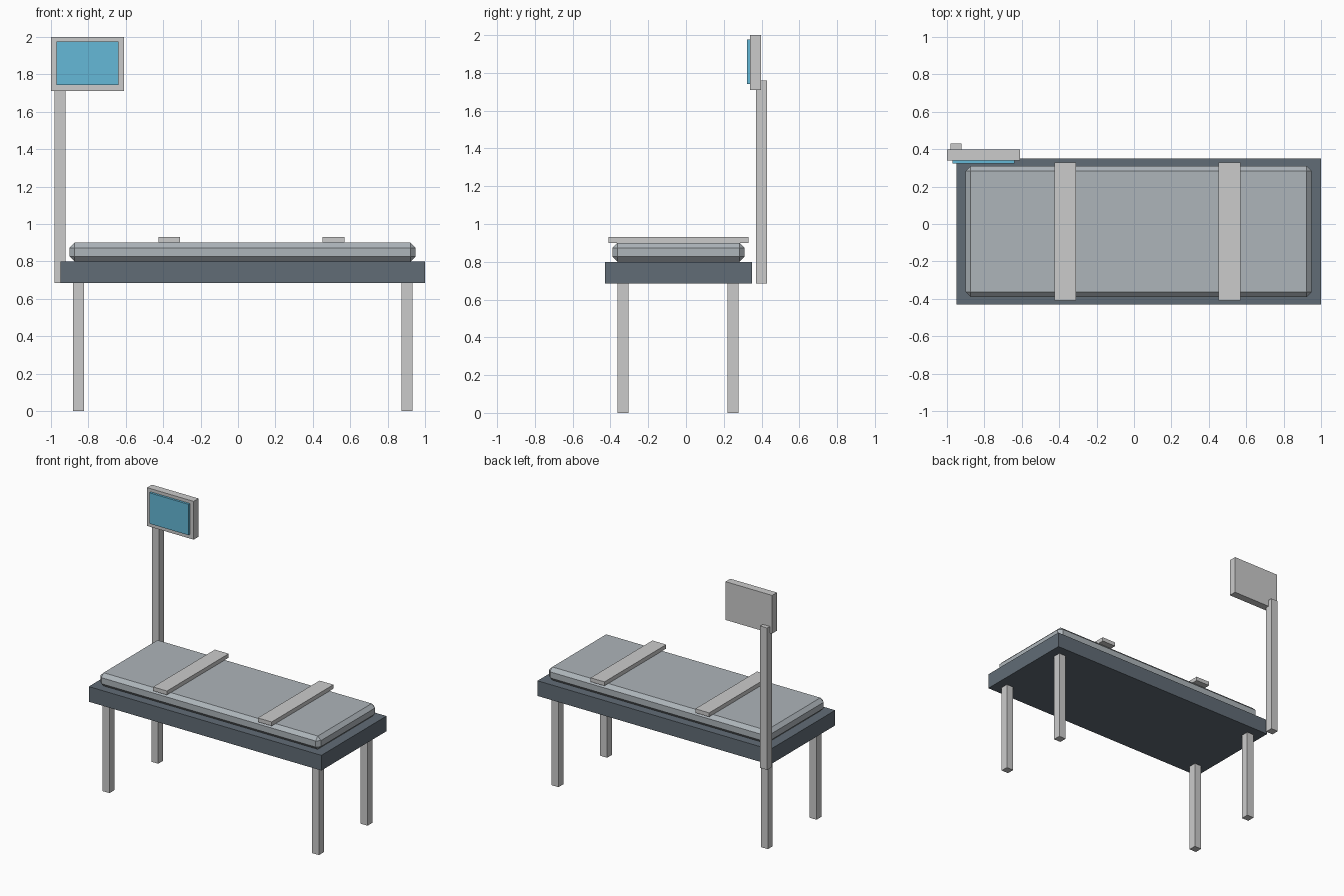
import bpy, bmesh

if "Cube" in bpy.data.objects:
    bpy.data.objects.remove(bpy.data.objects["Cube"])


def material(name, color):
    m = bpy.data.materials.new(name)
    m.diffuse_color = (*color, 1)
    m.use_nodes = True
    m.node_tree.nodes["Principled BSDF"].inputs["Base Color"].default_value = m.diffuse_color
    return m


def box(name, x, y, z, mat=None, bevel=0):
    """Box from (min, max) ranges, optionally chamfered."""
    bm = bmesh.new()
    bmesh.ops.create_cube(bm, size=1)
    for v in bm.verts:
        v.co = [r[0] + (c + 0.5) * (r[1] - r[0]) for c, r in zip(v.co, (x, y, z))]
    if bevel:
        bmesh.ops.bevel(bm, geom=bm.edges[:], offset=bevel, segments=1, affect='EDGES')
    me = bpy.data.meshes.new(name)
    bm.to_mesh(me)
    bm.free()
    ob = bpy.data.objects.new(name, me)
    bpy.context.collection.objects.link(ob)
    if mat:
        me.materials.append(mat)
    return ob


slate = material("slate", (0.12, 0.15, 0.18))
padding = material("padding", (0.42, 0.46, 0.49))
blue = material("screen_blue", (0.13, 0.48, 0.68))

# Table top and chamfered mattress
box("bed_frame", (-0.95, 1.0), (-0.43, 0.35), (0.685, 0.80), slate)
box("mattress", (-0.90, 0.95), (-0.39, 0.31), (0.80, 0.90), padding, bevel=0.027)

# Four legs
for side, cx in (("left", -0.853), ("right", 0.903)):
    for end, cy in (("front", -0.333), ("back", 0.25)):
        box(f"{end}_{side}_leg", (cx - 0.029, cx + 0.029), (cy - 0.029, cy + 0.029), (0, 0.685))

# Straps across the mattress
for side, cx in (("left", -0.367), ("right", 0.511)):
    box(f"{side}_strap", (cx - 0.058, cx + 0.058), (-0.41, 0.33), (0.90, 0.93))

# Monitor on its pole
box("monitor_pole", (-0.982, -0.923), (0.371, 0.43), (0.685, 1.76))
box("monitor_case", (-1.0, -0.61), (0.34, 0.398), (1.71, 2.0))
box("monitor_screen", (-0.97, -0.64), (0.323, 0.345), (1.742, 1.976), blue)
